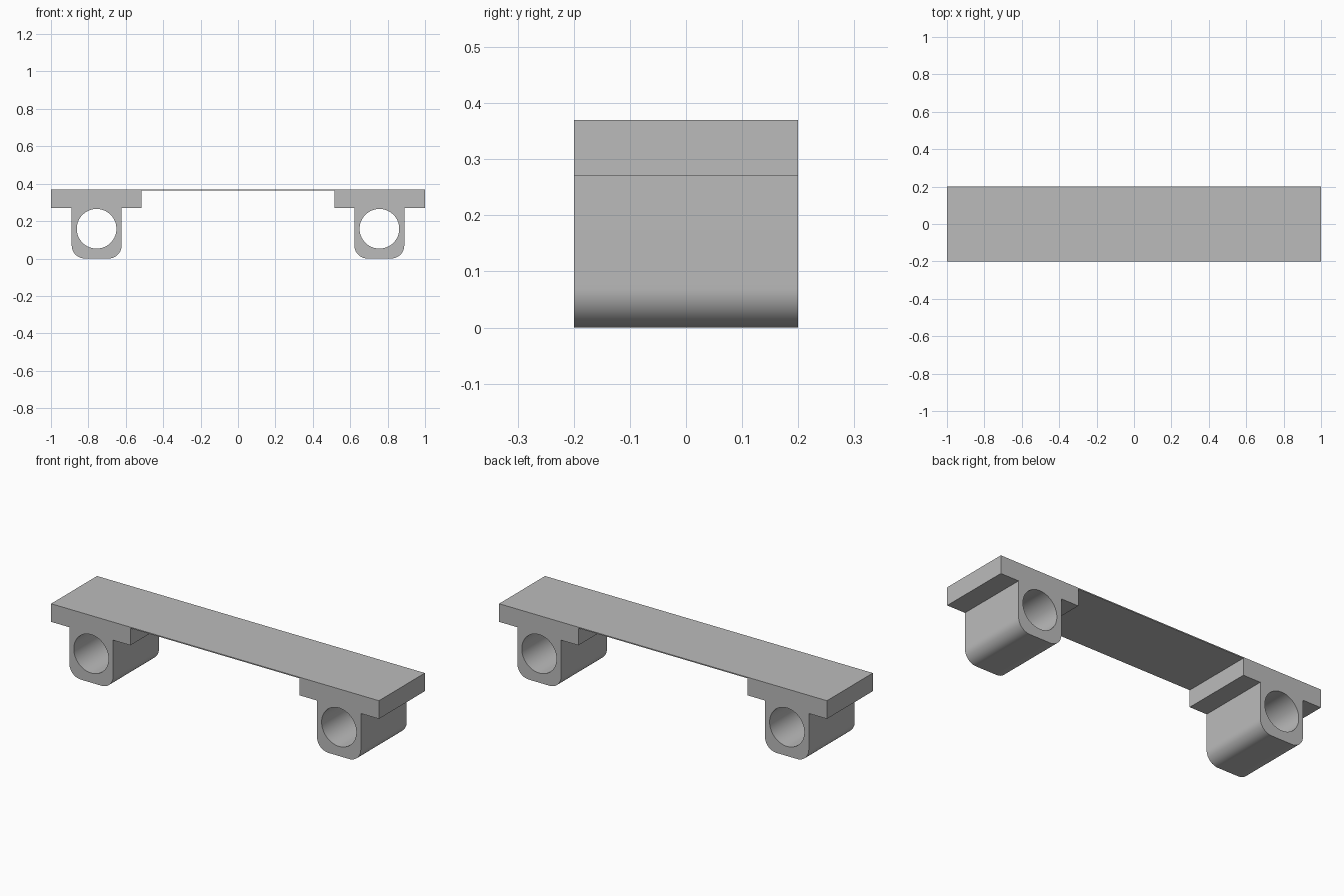
import bpy, bmesh, math
from mathutils import Vector

cube = bpy.data.objects.get("Cube")
if cube:
    bpy.data.objects.remove(cube, do_unlink=True)

# Main dimensions
HALF_LENGTH, HALF_DEPTH, HEIGHT = 1.0, 0.2, 0.37
FLANGE_IN, FLANGE_Z = 0.516, 0.27
BLOCK_IN, BLOCK_OUT, ROUND = 0.622, 0.889, 0.07
WEB_Z = HEIGHT - 0.006
HOLE_X, HOLE_Z, HOLE_R = 0.756, 0.159, 0.106


def arc(cx, cz, r, start, end, steps):
    """Points on an arc in the front plane, angles in degrees."""
    angles = [math.radians(start + (end - start) * i / steps) for i in range(steps + 1)]
    return [(cx + r * math.cos(a), cz + r * math.sin(a)) for a in angles]


def add_loop(bm, points):
    """Closed loop of edges on the front plane."""
    verts = [bm.verts.new((x, -HALF_DEPTH, z)) for x, z in points]
    for a, b in zip(verts, verts[1:] + verts[:1]):
        bm.edges.new((a, b))


# Grey finish
grey = bpy.data.materials.new("matte grey")
grey.use_nodes = True
colour = (0.5, 0.5, 0.5, 1.0)
grey.diffuse_color = colour
grey.node_tree.nodes["Principled BSDF"].inputs["Base Color"].default_value = colour

# Left half of the outline: web, flange, rounded foot block, flange end
half = [(FLANGE_IN, WEB_Z), (FLANGE_IN, FLANGE_Z), (BLOCK_IN, FLANGE_Z)]
half += arc(BLOCK_IN + ROUND, ROUND, ROUND, 180, 270, 12)
half += arc(BLOCK_OUT - ROUND, ROUND, ROUND, 270, 360, 12)
half += [(BLOCK_OUT, FLANGE_Z), (HALF_LENGTH, FLANGE_Z), (HALF_LENGTH, HEIGHT)]
outline = half + [(-x, z) for x, z in reversed(half)]

# Fill the outline around the two bores and extrude it through the depth
bm = bmesh.new()
add_loop(bm, outline)
for side in (-1, 1):
    add_loop(bm, arc(side * HOLE_X, HOLE_Z, HOLE_R, 0, 360, 64)[:-1])
bmesh.ops.triangle_fill(bm, use_beauty=True, edges=bm.edges[:], normal=Vector((0, -1, 0)))
result = bmesh.ops.extrude_face_region(bm, geom=bm.faces[:], use_keep_orig=True)
moved = [g for g in result["geom"] if isinstance(g, bmesh.types.BMVert)]
bmesh.ops.translate(bm, verts=moved, vec=(0, 2 * HALF_DEPTH, 0))
bmesh.ops.recalc_face_normals(bm, faces=bm.faces[:])

mesh = bpy.data.meshes.new("bridge_plate_with_clamps")
bm.to_mesh(mesh)
bm.free()
mesh.materials.append(grey)
plate = bpy.data.objects.new("bridge_plate_with_clamps", mesh)
bpy.context.collection.objects.link(plate)

# Smooth bores and rounded corners, sharp edges elsewhere
bpy.ops.object.select_all(action="DESELECT")
plate.select_set(True)
bpy.context.view_layer.objects.active = plate
bpy.ops.object.shade_smooth_by_angle(angle=math.radians(30))
